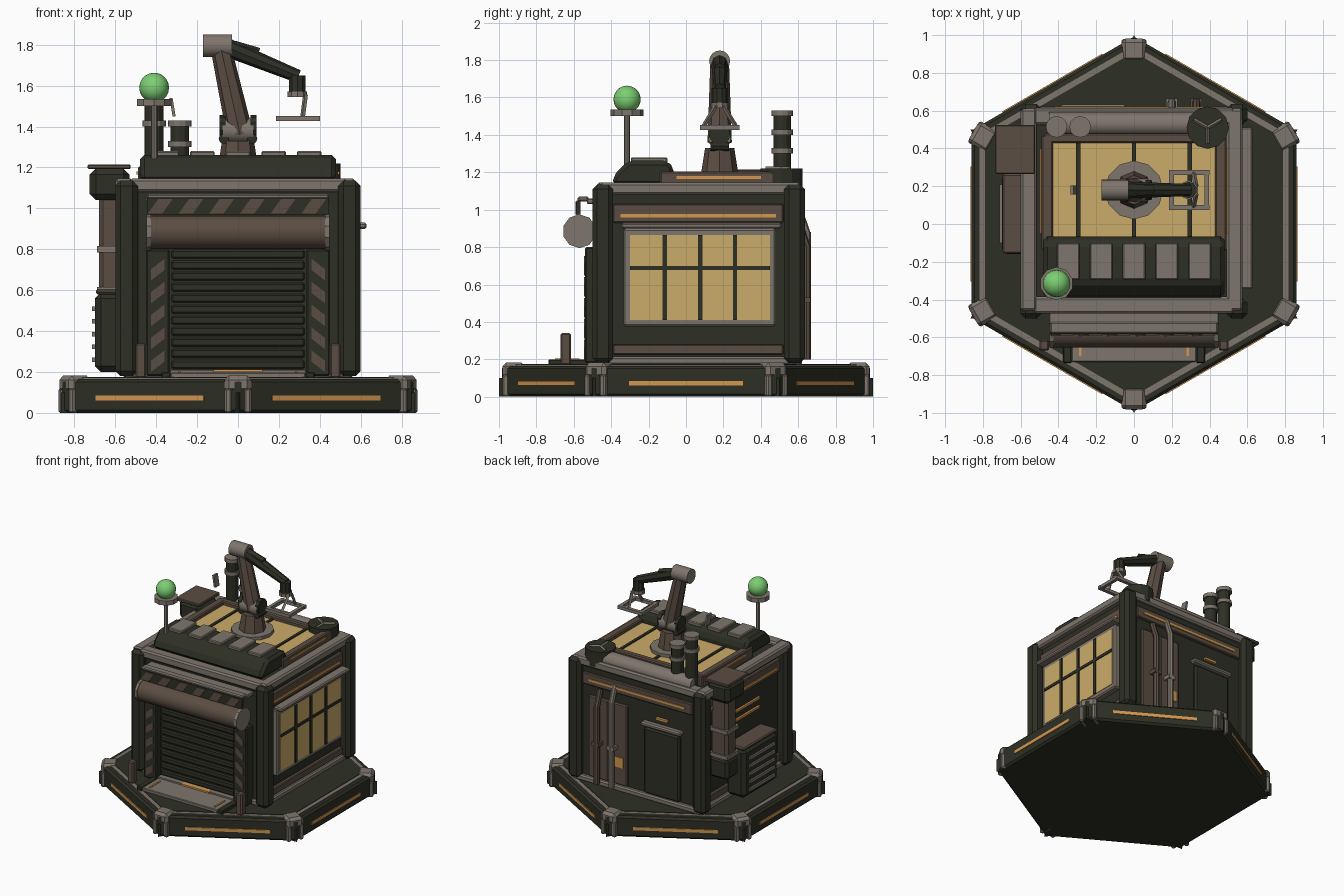
import bpy, bmesh, math
from mathutils import Vector

cube = bpy.data.objects.get("Cube")
if cube:
    bpy.data.objects.remove(cube, do_unlink=True)


def material(name, *rgb):
    m = bpy.data.materials.new(name)
    m.use_nodes = True
    m.diffuse_color = (*rgb, 1)
    m.node_tree.nodes["Principled BSDF"].inputs["Base Color"].default_value = (*rgb, 1)
    return m


dark = material("dark olive", .027, .029, .018)
grey = material("warm grey", .21, .18, .15)
brown = material("dull brown", .105, .075, .055)
glass = material("tan glass", .6, .41, .14)
orange = material("orange light", .66, .31, .08)
green = material("green glow", .2, .62, .17)


def finish(name, bm, mat, bevel=0, smooth=False):
    bmesh.ops.recalc_face_normals(bm, faces=bm.faces)
    mesh = bpy.data.meshes.new(name)
    bm.to_mesh(mesh)
    bm.free()
    mesh.materials.append(mat)
    ob = bpy.data.objects.new(name, mesh)
    bpy.context.collection.objects.link(ob)
    if bevel:
        mod = ob.modifiers.new("edge bevel", "BEVEL")
        mod.width, mod.segments = bevel, 1
    if smooth:
        bpy.ops.object.select_all(action="DESELECT")
        ob.select_set(True)
        bpy.context.view_layer.objects.active = ob
        bpy.ops.object.shade_smooth_by_angle(angle=math.radians(40))
    return ob


def prism(name, mat, points, axis, low, high, bevel=0):
    """Extrude a 2D outline along one axis."""
    bm = bmesh.new()
    rings = []
    for level in (low, high):
        ring = []
        for p in points:
            co = list(p)
            co.insert(axis, level)
            ring.append(bm.verts.new(co))
        rings.append(ring)
    a, b = rings
    bm.faces.new(a)
    bm.faces.new(b)
    for i in range(len(a)):
        j = (i + 1) % len(a)
        bm.faces.new((a[i], a[j], b[j], b[i]))
    return finish(name, bm, mat, bevel)


def box(name, mat, xs, ys, zs, bevel=0):
    (a, b), (c, d) = xs, ys
    return prism(name, mat, [(a, c), (b, c), (b, d), (a, d)], 2, *zs, bevel)


def rod(name, mat, start, end, r1, r2=None, sides=16):
    """Cylinder or cone between two points."""
    start, end = Vector(start), Vector(end)
    way = end - start
    bm = bmesh.new()
    bmesh.ops.create_cone(bm, cap_ends=True, segments=sides, radius1=r1,
                          radius2=r1 if r2 is None else r2, depth=way.length)
    turn = way.to_track_quat("Z", "Y").to_matrix().to_4x4()
    bmesh.ops.transform(bm, matrix=turn, verts=bm.verts)
    bmesh.ops.translate(bm, vec=(start + end) / 2, verts=bm.verts)
    return finish(name, bm, mat, smooth=sides > 12)


def hexagon(r):
    return [(r * math.sin(k * math.pi / 3), r * math.cos(k * math.pi / 3)) for k in range(6)]


# Hexagonal platform with inset trim, corner caps and side lights
prism("platform", dark, hexagon(.992), 2, 0, .165, .015)
prism("platform_trim", grey, hexagon(.945), 2, .15, .172)
prism("platform_deck", dark, hexagon(.91), 2, .15, .176)
for k in range(6):
    turn = k * math.pi / 3
    cap = box("corner_cap", grey, (-.065, .065), (.86, .982), (.1, .182), .02)
    legs = [box("corner_leg", grey, (s * .048 - .017, s * .048 + .017), (.88, .98), (0, .12), .008)
            for s in (-1, 1)]
    tip = prism("corner_tip", dark, [(-.03, .95), (.03, .95), (0, 1)], 2, 0, .1)
    light = box("platform_light", orange, (-.305, .305), (.85, .865), (.06, .085))
    for ob in [cap, tip] + legs:
        ob.rotation_euler.z = turn
    light.rotation_euler.z = turn + math.pi / 6

# Main hall with corner pillars, plinth and roof trim
box("hall", dark, (-.53, .53), (-.45, .59), (.17, 1.12))
box("plinth", grey, (-.56, .56), (-.47, .62), (.17, .215), .01)
for x in (-.545, .545):
    for y in (-.445, .58):
        box("pillar", dark, (x - .055, x + .055), (y - .055, y + .055), (.18, 1.135), .025)
    box("roof_trim", grey, (x - .055, x + .03), (-.46, .61), (1.08, 1.145), .012)
for y in (-.43, .57):
    box("roof_trim", grey, (-.53, .53), (y - .045, y + .045), (1.08, 1.145), .012)

# Bands and light strips on the side and back walls
for s in (-1, 1):
    for name, z in (("upper_band", (.93, 1.03)), ("lower_band", (.225, .28))):
        box(name, brown, sorted((s * .5, s * .555)), (-.39, .52), z, .006)
    box("side_light", orange, sorted((s * .55, s * .562)), (-.35, .48), (.957, .976))
box("back_band", brown, (-.48, .48), (.58, .612), (.94, 1.03), .006)
box("back_light", orange, (-.42, .42), (.6, .619), (.975, .992))

# Large window
box("window_frame", grey, (.52, .58), (-.335, .48), (.375, .9), .01)
box("window_glass", glass, (.56, .584), (-.3, .45), (.41, .865))
for y in (-.113, .075, .262):
    box("window_bar", dark, (.57, .592), (y - .012, y + .012), (.41, .865))
box("window_bar", dark, (.57, .591), (-.3, .45), (.678, .7))
box("window_awning", grey, (.55, .628), (-.345, .51), (.9, .93), .008)

# Roller door with slats, jambs, hazard plates and roll
box("door", dark, (-.34, .34), (-.49, -.44), (.2, .85))
for i in range(11):
    z = .215 + i * .054
    box("door_slat", dark, (-.325, .325), (-.505, -.48), (z, z + .043), .008)
box("door_sill", grey, (-.33, .33), (-.53, -.46), (.18, .21))
for s in (-1, 1):
    box("door_jamb", dark, sorted((s * .335, s * .45)), (-.54, -.45), (.18, .8), .008)
    for i in range(5):
        z = .2 + i * .112
        prism("jamb_stripe", brown, [(s * .425, z), (s * .36, z + .05),
              (s * .36, z + .105), (s * .425, z + .055)], 1, -.546, -.535)
    box("bollard", brown, (s * .475 - .026, s * .475 + .026), (-.67, -.615), (.17, .34), .008)
    rod("roll_cap", grey, (s * .425, -.57, .885), (s * .447, -.57, .885), .09, sides=10)
    box("ramp_side", dark, sorted((s * .33, s * .375)), (-.735, -.46), (.17, .2), .005)
    box("ramp_light", orange, (s * .285 - .006, s * .285 + .006), (-.7, -.57), (.196, .204))
rod("door_roll", brown, (-.43, -.57, .885), (.43, -.57, .885), .083)
box("ramp", grey, (-.33, .33), (-.73, -.46), (.17, .198), .005)
box("ramp_front_light", orange, (-.12, .12), (-.538, -.5), (.2, .212))
box("hazard_plate", dark, (-.445, .445), (-.585, -.565), (.97, 1.05))
for i in range(6):
    x = -.44 + i * .15
    prism("hazard_stripe", brown, [(x, .975), (x + .07, .975), (x + .12, 1.045),
          (x + .05, 1.045)], 1, -.592, -.58)
box("hazard_hood", grey, (-.445, .445), (-.58, -.52), (1.045, 1.07), .008)
box("hood_mount", grey, (-.45, .45), (-.53, -.44), (1.03, 1.06), .006)

# Back wall: service doors, conduits and hooded hatch
box("service_door", brown, (.09, .43), (.57, .61), (.22, .86), .008)
box("service_door_gap", dark, (.255, .265), (.6, .614), (.23, .85))
box("service_panel", orange, (.12, .2), (.6, .616), (.36, .44))
for x, mat, top in ((.2, grey, 1), (.33, brown, .93)):
    rod("conduit", mat, (x, .645, .2), (x, .645, top - .12), .022, sides=8)
    rod("conduit_bend", mat, (x, .645, top - .13), (x, .6, top), .022, sides=8)
    box("conduit_clamp", mat, (x - .03, x + .03), (.59, .665), (.5, .53))
box("back_hatch", dark, (-.37, -.06), (.57, .618), (.22, .74), .012)
box("hatch_hood", grey, (-.39, -.04), (.58, .632), (.75, .785), .01)
box("hatch_light", orange, (-.26, -.16), (.58, .61), (.82, .838))

# Side machinery: cooler with louvres, duct and intake
box("cooler", dark, (-.7, -.53), (-.16, .27), (.2, .59), .03)
box("cooler_lid", brown, (-.695, -.54), (-.155, .265), (.58, .605), .008)
for i in range(5):
    z = .25 + i * .062
    box("cooler_louvre", grey, (-.713, -.69), (-.1, .21), (z, z + .022))
for z in (.73, .8):
    box("wall_vent_light", orange, (-.545, -.52), (-.15, .15), (z, z + .018))
box("duct", brown, (-.68, -.53), (.33, .46), (.55, 1.06), .02)
for z in (.6, .8):
    box("duct_ring", grey, (-.69, -.53), (.32, .47), (z - .015, z + .015))
box("duct_foot", dark, (-.69, -.53), (.32, .47), (.42, .58), .02)
box("intake", dark, (-.725, -.53), (.28, .51), (1.04, 1.195), .03)
box("intake_lid", brown, (-.735, -.525), (.265, .525), (1.192, 1.215), .005)

# Skylight with brown frame
for s in (-1, 1):
    box("skylight_side", brown, sorted((s * .43, s * .49)), (-.14, .47), (1.1, 1.205), .008)
    box("skylight_light", orange, sorted((s * .48, s * .497)), (-.05, .4), (1.165, 1.18))
box("skylight_back", brown, (-.48, .48), (.43, .48), (1.1, 1.205), .008)
box("skylight_glass", glass, (-.44, .44), (-.1, .44), (1.1, 1.175))
for x in (-.295, 0, .295):
    box("skylight_bar", dark, (x - .011, x + .011), (-.1, .44), (1.15, 1.183))

# Roof pod with panels
prism("roof_pod", dark, [(-.39, 1.13), (-.39, 1.18), (-.31, 1.262), (-.1, 1.262),
      (-.065, 1.225), (-.065, 1.13)], 0, -.48, .48, .022)
for i in range(-2, 3):
    box("pod_panel", grey, (i * .174 - .06, i * .174 + .06), (-.295, -.1), (1.25, 1.28), .006)

# Beacon mast
rod("beacon_pole", grey, (-.41, -.315, 1.2), (-.41, -.315, 1.51), .016, sides=8)
rod("beacon_dish", grey, (-.41, -.315, 1.5), (-.41, -.315, 1.535), .088, sides=10)
bm = bmesh.new()
bmesh.ops.create_uvsphere(bm, u_segments=16, v_segments=10, radius=.073)
bmesh.ops.translate(bm, vec=(-.41, -.315, 1.59), verts=bm.verts)
finish("beacon", bm, green, smooth=True)

# Chimneys, roof pipe and fan
for x, top in ((-.41, 1.53), (-.285, 1.43)):
    rod("chimney", dark, (x, .515, 1.1), (x, .515, top - .01), .046, sides=12)
    for z in (top, top - .1):
        rod("chimney_ring", grey, (x, .515, z - .03), (x, .515, z), .057, sides=12)
rod("roof_pipe", grey, (-.45, .53, 1.145), (.32, .53, 1.145), .062)
rod("fan", dark, (.39, .51, 1.1), (.39, .51, 1.22), .112, sides=12)
for k in range(3):
    a = math.radians(30 + k * 120)
    rod("fan_spoke", grey, (.39, .51, 1.217),
        (.39 + .085 * math.cos(a), .51 + .085 * math.sin(a), 1.217), .013, sides=4)

# Crane arm
Y = .18
rod("arm_plate", grey, (0, Y, 1.15), (0, Y, 1.2), .155, sides=12)
rod("arm_pedestal", brown, (0, Y, 1.19), (0, Y, 1.33), .1, .078, 8)
rod("shoulder", grey, (-.075, Y, 1.38), (.075, Y, 1.38), .06)
for s in (-1, 1):
    rod("shoulder_cap", dark, (s * .06, Y, 1.4), (s * .09, Y, 1.4), .056, sides=10)
    rod("shoulder_bolt", dark, (s * .07, Y - .05, 1.34), (s * .07, Y + .05, 1.34), .025, sides=8)
rod("upper_arm", brown, (.01, Y, 1.36), (-.085, Y, 1.79), .065, .05, 8)
rod("elbow", grey, (-.172, Y, 1.795), (-.03, Y, 1.795), .056)
rod("forearm", dark, (-.05, Y, 1.785), (.295, Y, 1.645), .045, .032, 8)
rod("forearm_ram", dark, (-.02, Y, 1.79), (.1, Y, 1.755), .03, sides=6)
rod("wrist", dark, (.29, Y, 1.56), (.29, Y, 1.65), .043, sides=10)
rod("wrist_cuff", grey, (.29, Y, 1.545), (.29, Y, 1.572), .05, sides=10)
for s in (-1, 1):
    box("grip_bar", grey, (.185, .4), (Y + s * .093 - .013, Y + s * .093 + .013), (1.427, 1.452))
    box("grip_bar", grey, (.292 + s * .093 - .013, .292 + s * .093 + .013), (Y - .1, Y + .1), (1.427, 1.452))
    rod("grip_finger", grey, (.33, Y + s * .02, 1.555), (.315, Y + s * .09, 1.44), .012, sides=4)
prism("loose_tag", grey, [(-.335, 1.54), (-.32, 1.54), (-.305, 1.45), (-.32, 1.45)], 1, Y - .025, Y + .025)
